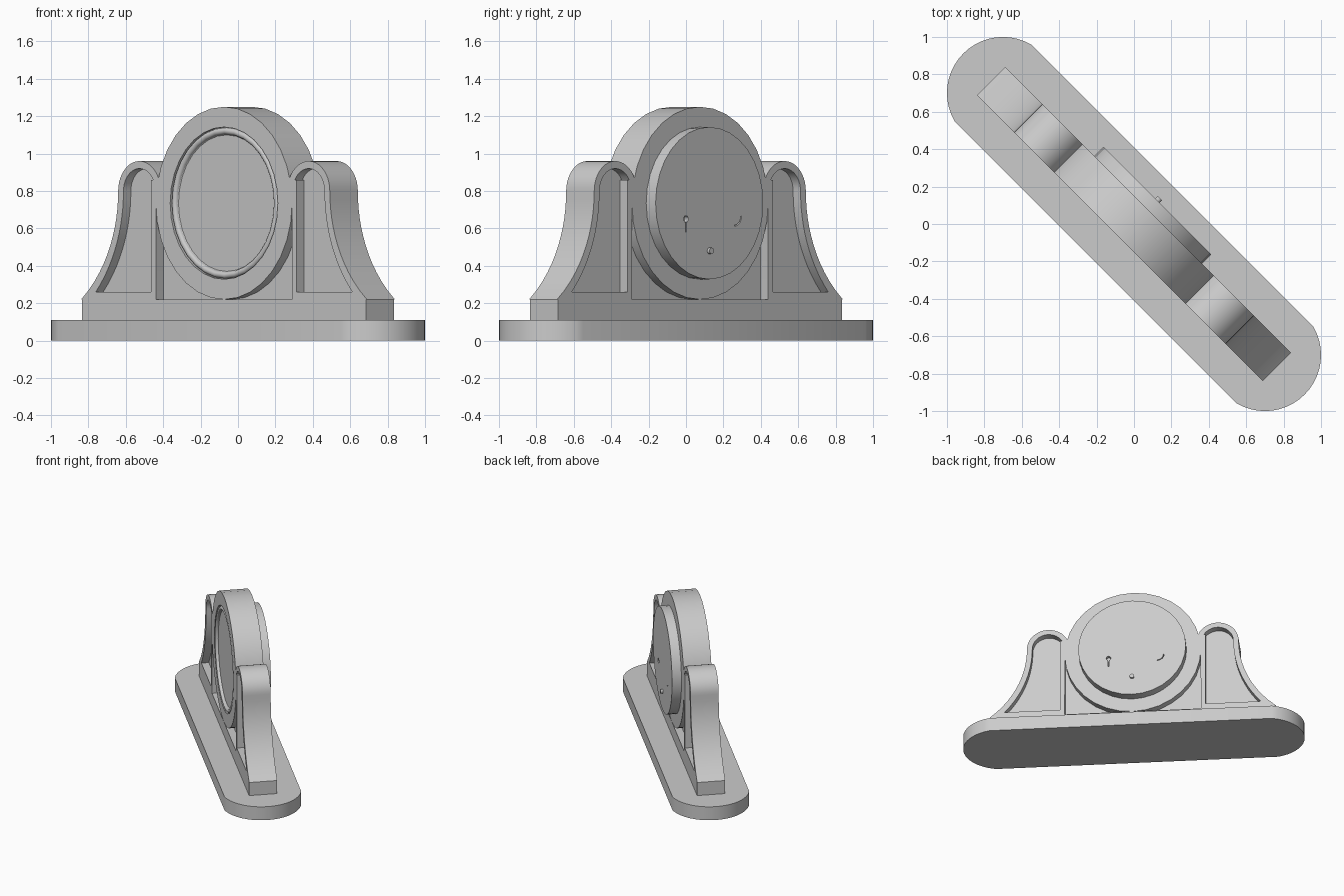
import bpy, bmesh
from math import sin, cos, pi, radians, sqrt
from mathutils import Matrix

cube = bpy.data.objects.get("Cube")
if cube:
    bpy.data.objects.remove(cube, do_unlink=True)

grey = bpy.data.materials.new("plain grey")
grey.use_nodes = True
colour = (0.6, 0.6, 0.6, 1)
grey.diffuse_color = colour
grey.node_tree.nodes["Principled BSDF"].inputs["Base Color"].default_value = colour

# Parts are laid out along x, then the whole clock is turned to its diagonal
TURN = Matrix.Rotation(radians(-45), 4, 'Z')
HALF = 0.106      # half thickness of the case
WEB = 0.05        # half thickness of the recessed panels
MID = 0.735       # height of the dial centre


def finish(name, bm):
    bmesh.ops.remove_doubles(bm, verts=bm.verts, dist=1e-5)
    bmesh.ops.recalc_face_normals(bm, faces=bm.faces)
    bm.transform(TURN)
    mesh = bpy.data.meshes.new(name)
    bm.to_mesh(mesh)
    bm.free()
    mesh.materials.append(grey)
    ob = bpy.data.objects.new(name, mesh)
    bpy.context.collection.objects.link(ob)
    return ob


def prism(name, points, lo, hi, upright=True):
    """Extrude an outline through y (upright) or z (lying flat)."""
    bm = bmesh.new()
    place = (lambda a, b: (a, lo, b)) if upright else (lambda a, b: (a, b, lo))
    face = bm.faces.new([bm.verts.new(place(a, b)) for a, b in points])
    new = bmesh.ops.extrude_face_region(bm, geom=[face])["geom"]
    shift = (0, hi - lo, 0) if upright else (0, 0, hi - lo)
    bmesh.ops.translate(bm, verts=[g for g in new if isinstance(g, bmesh.types.BMVert)], vec=shift)
    return finish(name, bm)


def lathe(name, profile, steps=32, x=0, z=MID):
    """Turn a (radius, y) profile about the y axis."""
    bm = bmesh.new()
    verts = [bm.verts.new((0, y, r)) for r, y in profile]
    edges = [bm.edges.new(pair) for pair in zip(verts, verts[1:])]
    bmesh.ops.spin(bm, geom=verts + edges, axis=(0, 1, 0), cent=(0, 0, 0),
                   angle=2 * pi, steps=steps, use_merge=True)
    bmesh.ops.translate(bm, verts=bm.verts, vec=(x, 0, z))
    return finish(name, bm)


def arc(cx, cz, r, start, end, steps):
    angles = [radians(start + (end - start) * i / steps) for i in range(steps + 1)]
    return [(cx + r * cos(a), cz + r * sin(a)) for a in angles]


def sweep(x, top, bottom, r, steps=12):
    """Concave flank that leaves the foot and rises to vertical."""
    heights = [bottom + (top - bottom) * i / steps for i in range(steps)]
    return [(x + r - sqrt(r * r - (top - h) ** 2), h) for h in heights]


def rect(x0, x1, z0, z1):
    return [(x0, z0), (x1, z0), (x1, z1), (x0, z1)]


def cut(ob, cutters):
    for c in cutters:
        c.hide_render = True
        mod = ob.modifiers.new("cut", 'BOOLEAN')
        mod.operation, mod.solver, mod.object = 'DIFFERENCE', 'EXACT', c
        bpy.context.view_layer.objects.active = ob
        bpy.ops.object.modifier_apply(modifier=mod.name)
        bpy.data.objects.remove(c, do_unlink=True)


# Base with rounded ends, and plinth
right_end = arc(0.99, 0, 0.30, -75, 75, 20)
parts = [
    prism("base", right_end + [(-x, -y) for x, y in right_end], 0, 0.11, False),
    prism("plinth", rect(-1.075, 1.075, 0.11, 0.22), -HALF, HALF),
    prism("recessed_web", rect(-0.515, 0.515, 0.22, MID), -WEB, WEB),
]

# Round case with a beaded bezel around the sunken dial
bead = arc(0.386, -0.088, 0.018, 180, 360, 8)
parts.append(lathe("round_case", [(0, -0.085), (0.365, -0.085)] + bead +
                   [(0.407, -0.088), (0.407, -HALF), (0.515, -HALF), (0.515, HALF), (0, HALF)]))

# Back cover with keyhole, curved slot and setting knob
cover = lathe("back_cover", [(0, 0.09), (0.407, 0.09), (0.407, 0.177), (0, 0.177)])
slot = arc(-0.19, 0.665, 0.053, 180, 270, 8) + arc(-0.19, 0.665, 0.047, 270, 180, 8)
cut(cover, [
    lathe("hole_cutter", [(0, 0.15), (0.018, 0.15), (0.018, 0.2), (0, 0.2)], 12, 0.177, 0.65),
    prism("key_slot_cutter", rect(0.173, 0.181, 0.58, 0.65), 0.15, 0.2),
    prism("curved_slot_cutter", slot, 0.15, 0.2),
])
parts.append(cover)
parts.append(lathe("setting_knob", [(0, 0.17), (0.017, 0.17), (0.017, 0.195), (0, 0.195)], 12, 0, 0.48))

# Side scrolls with a sunken panel on both faces
outer = (sweep(0.80, 0.80, 0.22, 0.74) + arc(0.64, 0.80, 0.16, 0, 156, 18)
         + [(0.513, MID), (0.515, 0.22)])
inner = (sweep(0.76, 0.80, 0.26, 0.80) + arc(0.64, 0.80, 0.12, 0, 150, 16)
         + [(0.55, 0.86), (0.55, 0.26)])
for side, s in (("left", 1), ("right", -1)):
    scroll = prism(side + "_scroll", [(s * x, z) for x, z in outer], -HALF, HALF)
    panel = [(s * x, z) for x, z in inner]
    cut(scroll, [prism("panel_cutter", panel, -0.2, -WEB), prism("panel_cutter", panel, WEB, 0.2)])
    parts.append(scroll)

# Smooth the curves, keep the edges sharp
bpy.ops.object.select_all(action='DESELECT')
for ob in parts:
    ob.select_set(True)
bpy.context.view_layer.objects.active = parts[0]
bpy.ops.object.shade_smooth_by_angle(angle=radians(30))
